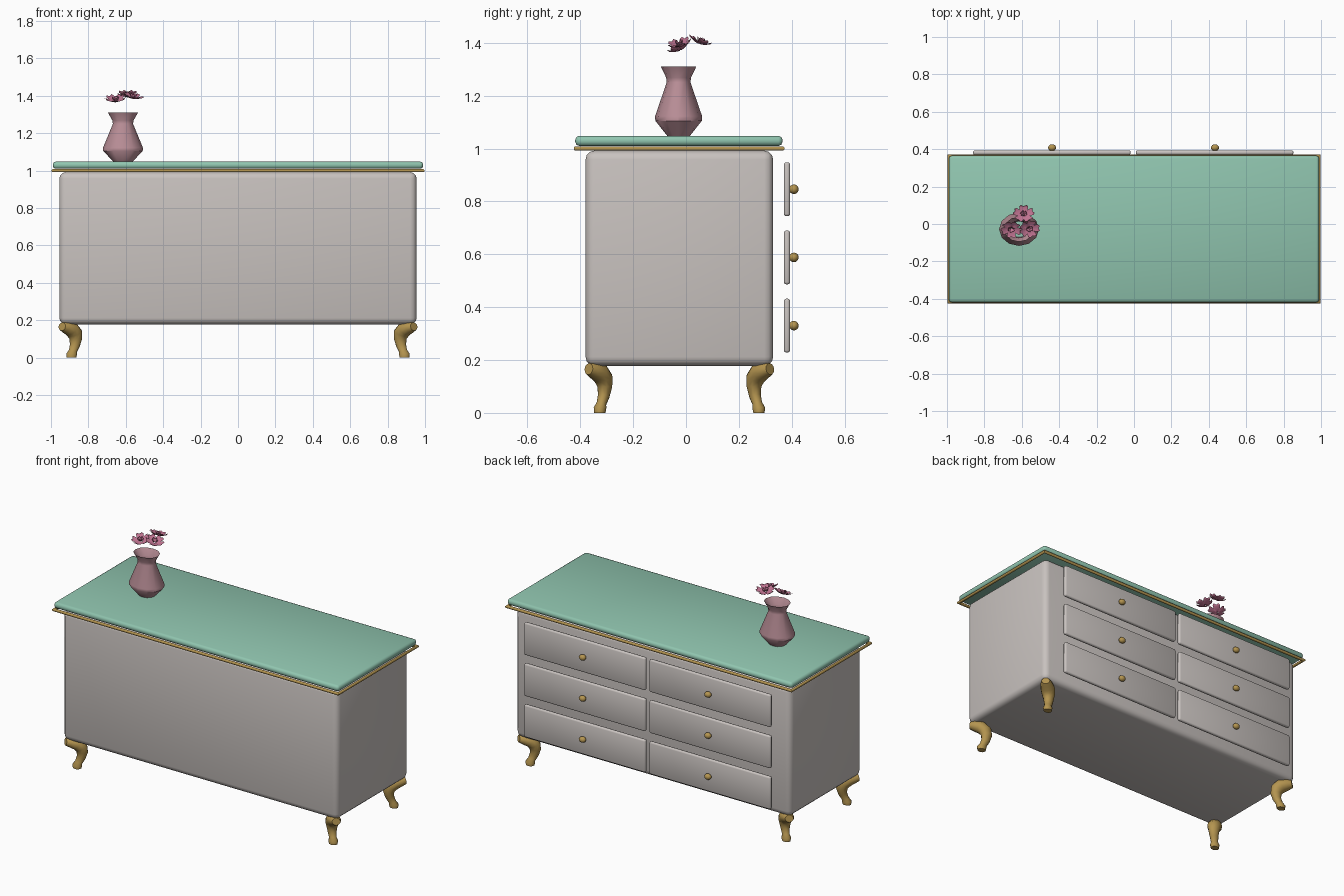
import bpy, bmesh
from math import sin, cos, pi
from mathutils import Vector, Matrix, Euler

cube = bpy.data.objects.get("Cube")
if cube:
    bpy.data.objects.remove(cube, do_unlink=True)

STRETCH = 1.2  # round parts are wider along x


def material(name, rgb):
    m = bpy.data.materials.new(name)
    m.use_nodes = True
    m.diffuse_color = (*rgb, 1)
    m.node_tree.nodes["Principled BSDF"].inputs["Base Color"].default_value = (*rgb, 1)
    return m


GREY = material("warm grey paint", (0.58, 0.54, 0.52))
GREEN = material("green top", (0.28, 0.56, 0.43))
GOLD = material("gold", (0.46, 0.30, 0.08))
ROSE = material("dusty rose", (0.52, 0.29, 0.33))
PINK = material("petal pink", (0.52, 0.17, 0.28))


def make(name, bm, mat, angle=pi):
    bmesh.ops.recalc_face_normals(bm, faces=bm.faces)
    me = bpy.data.meshes.new(name)
    bm.to_mesh(me)
    bm.free()
    me.materials.append(mat)
    ob = bpy.data.objects.new(name, me)
    bpy.context.collection.objects.link(ob)
    bpy.ops.object.select_all(action="DESELECT")
    ob.select_set(True)
    bpy.context.view_layer.objects.active = ob
    bpy.ops.object.shade_smooth_by_angle(angle=angle)
    return ob


def box(name, lo, hi, mat, bevel, segments):
    lo, hi = Vector(lo), Vector(hi)
    bm = bmesh.new()
    bmesh.ops.create_cube(bm, size=1)
    for v in bm.verts:
        v.co = (lo + hi) / 2 + v.co * (hi - lo)
    bmesh.ops.bevel(bm, geom=bm.edges[:], offset=bevel, segments=segments,
                    profile=0.5, affect="EDGES")
    return make(name, bm, mat)


def skin(bm, rings, cap_start=True, cap_end=True):
    rows = [[bm.verts.new(p) for p in ring] for ring in rings]
    n = len(rows[0])
    for a, b in zip(rows, rows[1:]):
        for i in range(n):
            j = (i + 1) % n
            bm.faces.new((a[i], a[j], b[j], b[i]))
    if cap_start:
        bm.faces.new(rows[0])
    if cap_end:
        bm.faces.new(rows[-1])


# Cabinet and top
box("cabinet_body", (-0.955, -0.38, 0.178), (0.955, 0.33, 0.992), GREY, 0.034, 3)
box("table_top", (-0.99, -0.419, 1.01), (0.99, 0.365, 1.048), GREEN, 0.015, 2)

# Thin gold frame under the top, swept as a mitred loop
bm = bmesh.new()
corners = [(1, -1), (1, 1), (-1, 1), (-1, -1)]
loops = []
for k in range(8):
    a = pi / 4 * (k + 0.5)
    grow, z = 0.009 * cos(a), 1.0 + 0.009 * sin(a)
    loops.append([(sx * (0.988 + grow), -0.026 + sy * (0.39 + grow), z) for sx, sy in corners])
skin(bm, loops + loops[:1], False, False)
bmesh.ops.remove_doubles(bm, verts=bm.verts, dist=0.0001)
make("gold_rim", bm, GOLD, 0.9)

# Drawers in two columns of three, each with a round knob
for side, x0, x1, knob_x in (("right", -0.86, -0.018, -0.438), ("left", 0.01, 0.852, 0.433)):
    for row in range(3):
        z = 0.33 + 0.258 * row
        box(f"drawer_{side}_{row}", (x0, 0.37, z - 0.102), (x1, 0.394, z + 0.102), GREY, 0.009, 2)
        bm = bmesh.new()
        bmesh.ops.create_uvsphere(bm, u_segments=16, v_segments=10, radius=0.018)
        for v in bm.verts:
            v.co = Vector((v.co.x * STRETCH + knob_x, v.co.y + 0.408, v.co.z + z))
        make(f"knob_{side}_{row}", bm, GOLD)

# Curved legs: inset from the corner, height, radius
LEG = [(0.012, 0.166, 0.022), (0.028, 0.163, 0.031), (0.052, 0.153, 0.038), (0.068, 0.13, 0.036),
       (0.073, 0.10, 0.029), (0.069, 0.065, 0.023), (0.06, 0.035, 0.019),
       (0.055, 0.02, 0.025), (0.054, 0.0, 0.022)]


def leg(name, sx, corner_y):
    sy = 1 if corner_y > 0 else -1
    pts = [Vector((-d, -d, z)) for d, z, r in LEG]
    rings = []
    for i, (d, z, r) in enumerate(LEG):
        t = (pts[min(i + 1, len(pts) - 1)] - pts[max(i - 1, 0)]).normalized()
        if i >= len(LEG) - 2:
            t = Vector((0, 0, -1))
        u = Vector((1, -1, 0)).normalized()
        w = t.cross(u)
        ring = []
        for k in range(12):
            a = 2 * pi * k / 12
            p = pts[i] + (u * cos(a) + w * sin(a)) * r
            ring.append((sx * (0.955 + p.x * STRETCH), corner_y + sy * p.y, max(p.z, 0)))
        rings.append(ring)
    bm = bmesh.new()
    skin(bm, rings)
    make(name, bm, GOLD, 0.9)


for side, sx in (("left", 1), ("right", -1)):
    leg(f"front_leg_{side}", sx, -0.38)
    leg(f"back_leg_{side}", sx, 0.33)

# Faceted open vase: radius, height
VASE = [(0.043, 1.048), (0.088, 1.105), (0.089, 1.122), (0.045, 1.25), (0.047, 1.268), (0.067, 1.31)]
bm = bmesh.new()
skin(bm, [[(-0.615 + r * STRETCH * cos(2 * pi * k / 12), -0.028 + r * sin(2 * pi * k / 12), z)
           for k in range(12)] for r, z in VASE], True, False)
make("vase", bm, ROSE, 0.6)

# Blossoms: notched, cupped petals in an open outer and an upright inner whorl
PETAL = [(0.1, 0.1, 0.0), (0.5, 0.36, 0.06), (0.85, 0.42, 0.22), (1.0, 0.26, 0.34)]


def petal(bm, size, lift, matrix):
    rows = []
    for i, (length, width, rise) in enumerate(PETAL):
        notch = 0.12 if i == len(PETAL) - 1 else 0
        row = []
        for s in (-1, 0, 1):
            p = Vector((length - notch * (s == 0), s * width, rise + 0.1 * abs(s))) * size
            p = Matrix.Rotation(-lift, 3, "Y") @ p
            row.append(bm.verts.new(matrix @ p))
        rows.append(row)
    for a, b in zip(rows, rows[1:]):
        for i in range(2):
            bm.faces.new((a[i], a[i + 1], b[i + 1], b[i]))


FLOWERS = [((-0.59, 0.05, 1.395), (-0.3, 0.1, 0.3)),
           ((-0.655, -0.022, 1.37), (0.2, -0.35, 0.9)),
           ((-0.565, -0.022, 1.385), (0.25, 0.25, 0.1))]
for n, (centre, tilt) in enumerate(FLOWERS):
    bm = bmesh.new()
    base = Matrix.Translation(centre) @ Matrix.Diagonal((STRETCH, 1, 1, 1)) \
        @ Euler(tilt).to_matrix().to_4x4()
    for count, size, lift in ((5, 0.048, 0.05), (3, 0.027, 0.7)):
        for k in range(count):
            petal(bm, size, lift, base @ Matrix.Rotation(2 * pi * k / count, 4, "Z"))
    make(f"blossom_{n}", bm, PINK, 0.5)
